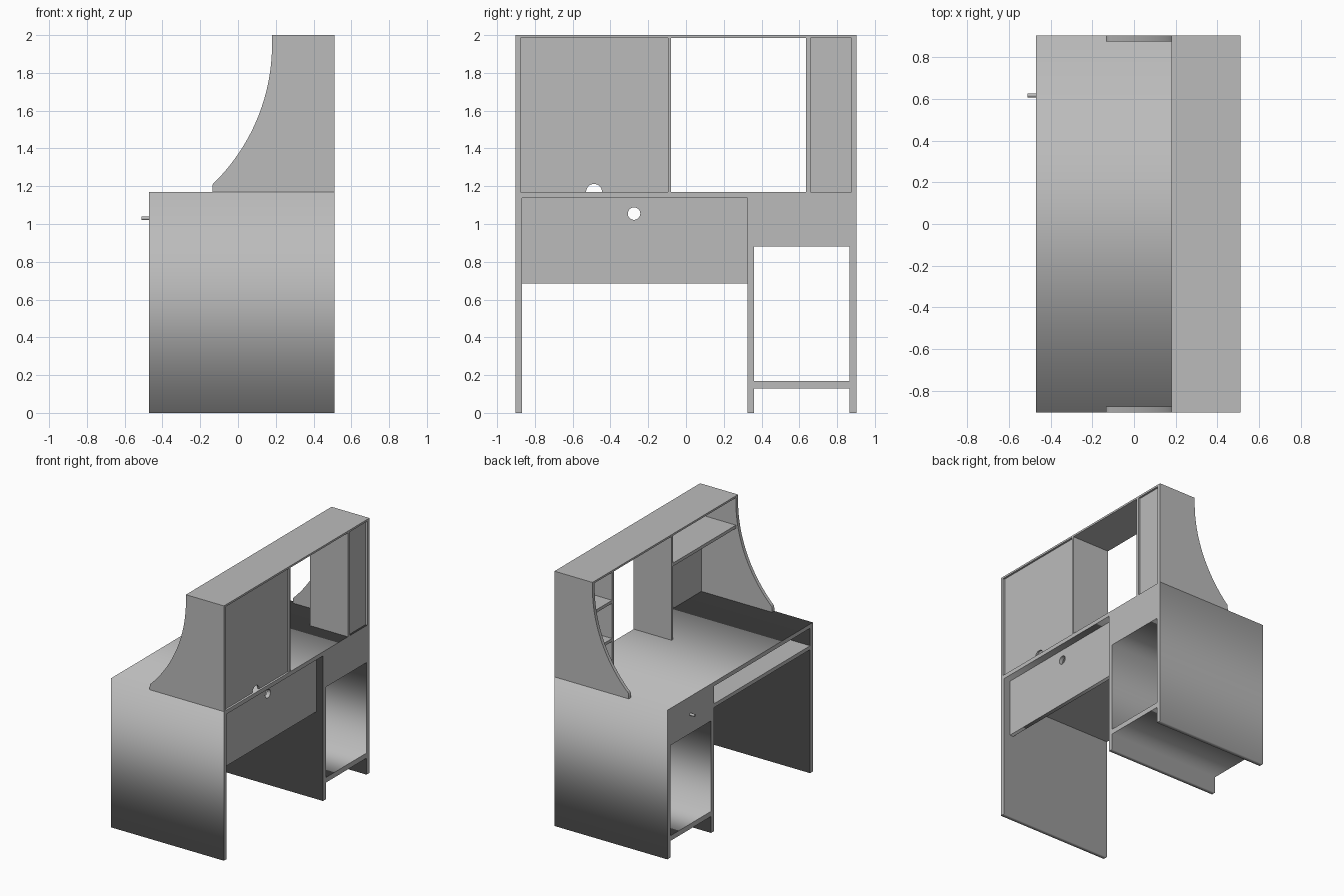
import bpy, bmesh, math
from mathutils import Vector

cube = bpy.data.objects.get("Cube")
if cube:
    bpy.data.objects.remove(cube, do_unlink=True)

grey = bpy.data.materials.new("plain_grey")
grey.use_nodes = True
COLOUR = (0.5, 0.5, 0.5, 1)
grey.diffuse_color = COLOUR
grey.node_tree.nodes["Principled BSDF"].inputs["Base Color"].default_value = COLOUR

FRONT, BACK, HUTCH = -0.47, 0.51, 0.18   # depth positions along x
W, TOP = 0.903, 1.17                     # half width, desk height


def finish(name, bm):
    bmesh.ops.recalc_face_normals(bm, faces=bm.faces)
    mesh = bpy.data.meshes.new(name)
    bm.to_mesh(mesh)
    bm.free()
    mesh.materials.append(grey)
    obj = bpy.data.objects.new(name, mesh)
    bpy.context.collection.objects.link(obj)
    return obj


def board(name, x, y, z):
    """Box given by its range on each axis."""
    bm = bmesh.new()
    bmesh.ops.create_cube(bm, size=1)
    for v in bm.verts:
        v.co = Vector(r[0] if c < 0 else r[1] for c, r in zip(v.co, (x, y, z)))
    return finish(name, bm)


def profile(name, outlines, lo, hi, place):
    """Filled outline with holes, extruded from lo to hi; place maps (u, v, w) to xyz."""
    curve = bpy.data.curves.new(name + "_outline", "CURVE")
    curve.dimensions, curve.fill_mode = "2D", "BOTH"
    curve.extrude = (hi - lo) / 2
    for pts in outlines:
        s = curve.splines.new("POLY")
        s.points.add(len(pts) - 1)
        for p, (u, v) in zip(s.points, pts):
            p.co = (u, v, 0, 1)
        s.use_cyclic_u = True
    temp = bpy.data.objects.new(name + "_temp", curve)
    mesh = temp.to_mesh()
    bm = bmesh.new()
    bm.from_mesh(mesh)
    temp.to_mesh_clear()
    bpy.data.objects.remove(temp)
    bpy.data.curves.remove(curve)
    bmesh.ops.remove_doubles(bm, verts=bm.verts, dist=0.0005)
    for v in bm.verts:
        v.co = place(v.co.x, v.co.y, v.co.z + (lo + hi) / 2)
    return finish(name, bm)


def rect(u0, u1, v0, v1):
    return [(u0, v0), (u1, v0), (u1, v1), (u0, v1)]


def arc(cu, cv, r, a0, a1, n):
    steps = [math.radians(a0 + (a1 - a0) * i / n) for i in range(n + 1)]
    return [(cu + r * math.cos(a), cv + r * math.sin(a)) for a in steps]


def along_x(u, v, w):
    return Vector((w, u, v))


def along_y(u, v, w):
    return Vector((u, w, v))


# Desk carcass: legs, top and drawer block as one cross-section
carcass = [(-W, 0), (-0.868, 0), (-0.868, 1.138), (0.325, 1.138), (0.325, 0),
           (0.36, 0), (0.36, 0.13), (0.866, 0.13), (0.866, 0), (W, 0),
           (W, TOP), (-W, TOP)]
profile("desk_carcass", [carcass, rect(0.36, 0.866, 0.17, 0.88)], FRONT, BACK, along_x)

# Panel behind the knees with a round cable hole
profile("modesty_panel", [rect(-0.868, 0.325, 0.685, 1.138),
                          arc(-0.275, 1.055, 0.033, 0, 348.75, 31)], 0.42, 0.452, along_x)
board("keyboard_shelf", (FRONT, 0.42), (-0.868, 0.325), (0.97, 1.0))

# Drawer knob
bm = bmesh.new()
bmesh.ops.create_cone(bm, cap_ends=True, segments=16, radius1=0.01, radius2=0.01, depth=0.04)
for v in bm.verts:
    v.co = Vector((FRONT - 0.02 + v.co.z, 0.617 + v.co.x, 1.03 + v.co.y))
knob = finish("drawer_knob", bm)
for p in knob.data.polygons:
    p.use_smooth = len(p.vertices) == 4

# Hutch sides with a sweeping concave front edge
side = [(BACK, 1.985), (BACK, TOP), (-0.135, TOP)]
side += arc(-0.847, 1.95, 1.027, -46, 0, 32) + [(HUTCH, 1.985)]
for name, lo, hi in (("hutch_side_a", -W, -0.876), ("hutch_side_b", 0.876, W)):
    obj = profile(name, [side], lo, hi, along_y)
    for p in obj.data.polygons:
        p.use_smooth = abs(p.normal.y) < 0.5 and p.normal.x < -0.5 and p.normal.z > 0.01

board("hutch_top", (HUTCH, BACK), (-W, W), (1.985, 2.0))
board("wide_bay_divider", (HUTCH, BACK), (-0.095, -0.08), (TOP, 1.985))
board("narrow_bay_divider", (HUTCH, BACK), (0.635, 0.66), (TOP, 1.985))

# Hutch back panels, the wide one with a cable notch at its foot
notch = [(-0.876, TOP)] + arc(-0.487, TOP, 0.042, 180, 0, 20)
notch += [(-0.095, TOP), (-0.095, 1.985), (-0.876, 1.985)]
profile("wide_bay_back", [notch], 0.48, 0.495, along_x)
board("narrow_bay_back", (0.48, 0.495), (0.66, 0.876), (TOP, 1.985))

# Hutch shelves
board("wide_bay_shelf", (HUTCH, 0.48), (-0.876, -0.095), (1.745, 1.77))
for i, z in enumerate((1.455, 1.755)):
    board(f"narrow_bay_shelf_{i + 1}", (HUTCH, 0.48), (0.66, 0.876), (z - 0.012, z + 0.012))
